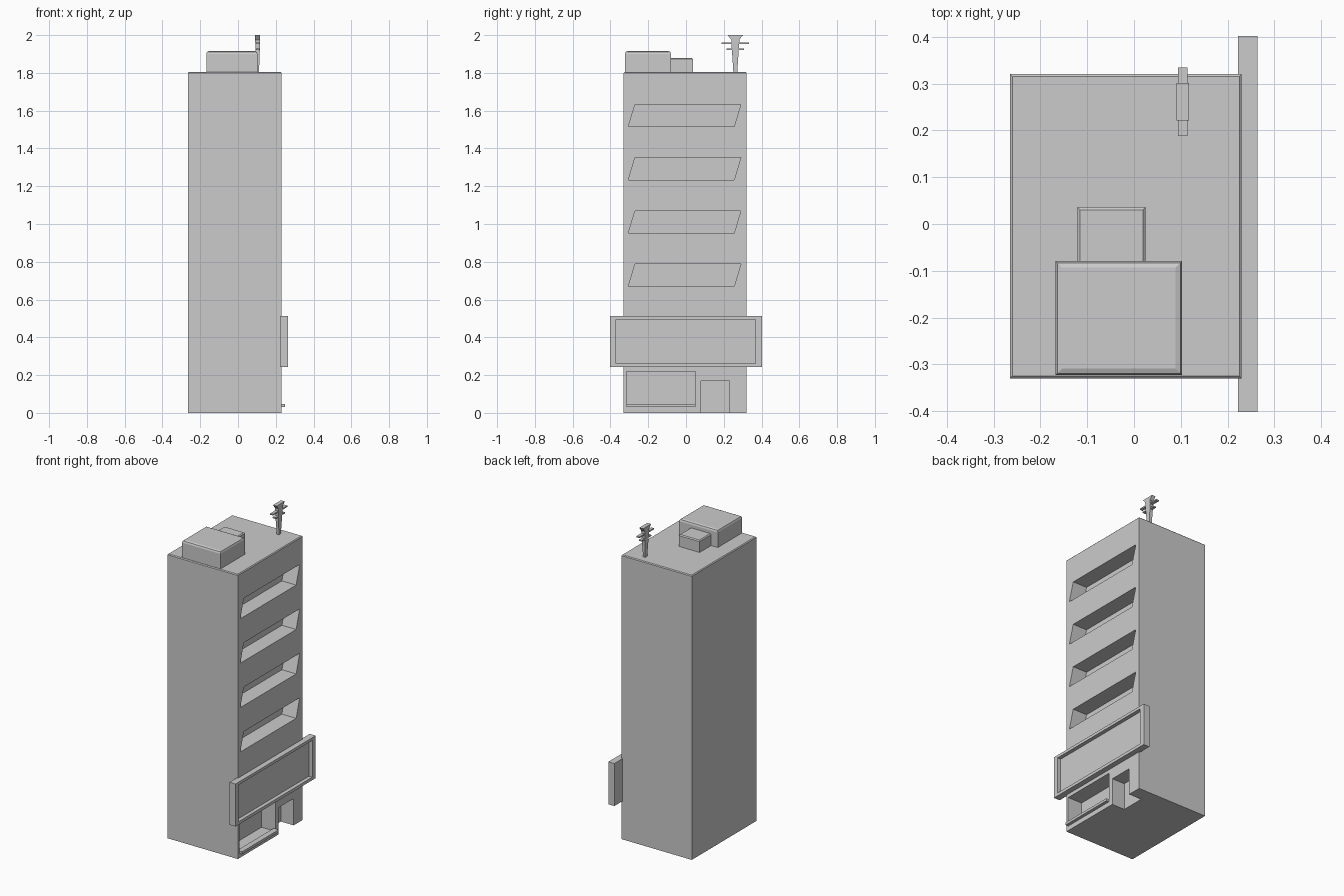
import bpy, bmesh

if "Cube" in bpy.data.objects:
    bpy.data.objects.remove(bpy.data.objects["Cube"])


def make(name, bm):
    bmesh.ops.recalc_face_normals(bm, faces=bm.faces)
    me = bpy.data.meshes.new(name)
    bm.to_mesh(me)
    bm.free()
    ob = bpy.data.objects.new(name, me)
    bpy.context.collection.objects.link(ob)
    return ob


def loft(name, rings):
    """Closed solid through equal-length vertex rings."""
    bm = bmesh.new()
    rs = [[bm.verts.new(p) for p in r] for r in rings]
    for a, b in zip(rs, rs[1:]):
        for i in range(len(a)):
            j = (i + 1) % len(a)
            bm.faces.new((a[i], a[j], b[j], b[i]))
    bm.faces.new(rs[0])
    bm.faces.new(rs[-1])
    return make(name, bm)


def box(name, x, y, z, bevel=0, segments=1):
    """Box from ranges, optionally with bevelled top edges."""
    bm = bmesh.new()
    bmesh.ops.create_cube(bm, size=1)
    for v in bm.verts:
        v.co = [r[0] if c < 0 else r[1] for r, c in zip((x, y, z), v.co)]
    if bevel:
        top = [e for e in bm.edges if all(v.co.z == max(w.co.z for w in bm.verts) for v in e.verts)]
        bmesh.ops.bevel(bm, geom=top, offset=bevel, segments=segments,
                        profile=0.5, affect='EDGES')
    return make(name, bm)


def cut(ob, cutter):
    m = ob.modifiers.new("recess", 'BOOLEAN')
    m.operation, m.solver, m.object = 'DIFFERENCE', 'EXACT', cutter
    dg = bpy.context.evaluated_depsgraph_get()
    me = bpy.data.meshes.new_from_object(ob.evaluated_get(dg))
    ob.modifiers.clear()
    ob.data = me
    bpy.data.objects.remove(cutter)


# tower with slanted window recesses
DEPTH = 0.13
tower = box("tower", (-0.265, 0.23), (-0.33, 0.32), (0, 1.805), 0.005)
for i in range(4):
    z0 = 0.67 + i * 0.282
    z1 = z0 + 0.117
    outline = [(-0.305, z0), (0.255, z0), (0.29, z1), (-0.27, z1)]
    cut(tower, loft("window_cutter", [[(x, y, z) for y, z in outline]
                                      for x in (DEPTH, 0.3)]))

# shop front: display window and doorway
cut(tower, box("shop_cutter", (DEPTH, 0.3), (-0.315, 0.05), (0.03, 0.22)))
cut(tower, box("door_cutter", (DEPTH + 0.01, 0.3), (0.08, 0.23), (-0.1, 0.17)))
box("shop_sill", (0.215, 0.25), (-0.315, 0.05), (0.03, 0.046))

# sign board with recessed panel
sign = box("sign_board", (0.222, 0.264), (-0.402, 0.402), (0.243, 0.513))
cut(sign, box("sign_cutter", (0.24, 0.3), (-0.37, 0.368), (0.262, 0.495)))

# rooftop housings
box("roof_housing_large", (-0.168, 0.103), (-0.323, -0.079), (1.8, 1.915), 0.014, 2)
box("roof_housing_small", (-0.121, 0.025), (-0.085, 0.036), (1.8, 1.88), 0.006)

# antenna mast with flared head and two crossbars
AX, AY = 0.104, 0.261
mast = [(1.80, 0.007, 0.010), (1.965, 0.013, 0.021), (1.975, 0.013, 0.021), (2.0, 0.013, 0.04)]
loft("antenna_mast", [[(AX + sx * hx, AY + sy * hy, z)
                       for sx, sy in ((-1, -1), (1, -1), (1, 1), (-1, 1))]
                      for z, hx, hy in mast])
for z, half in ((1.956, 0.073), (1.924, 0.047)):
    box("antenna_crossbar", (AX - 0.01, AX + 0.01), (AY - half, AY + half), (z - 0.004, z + 0.004))
